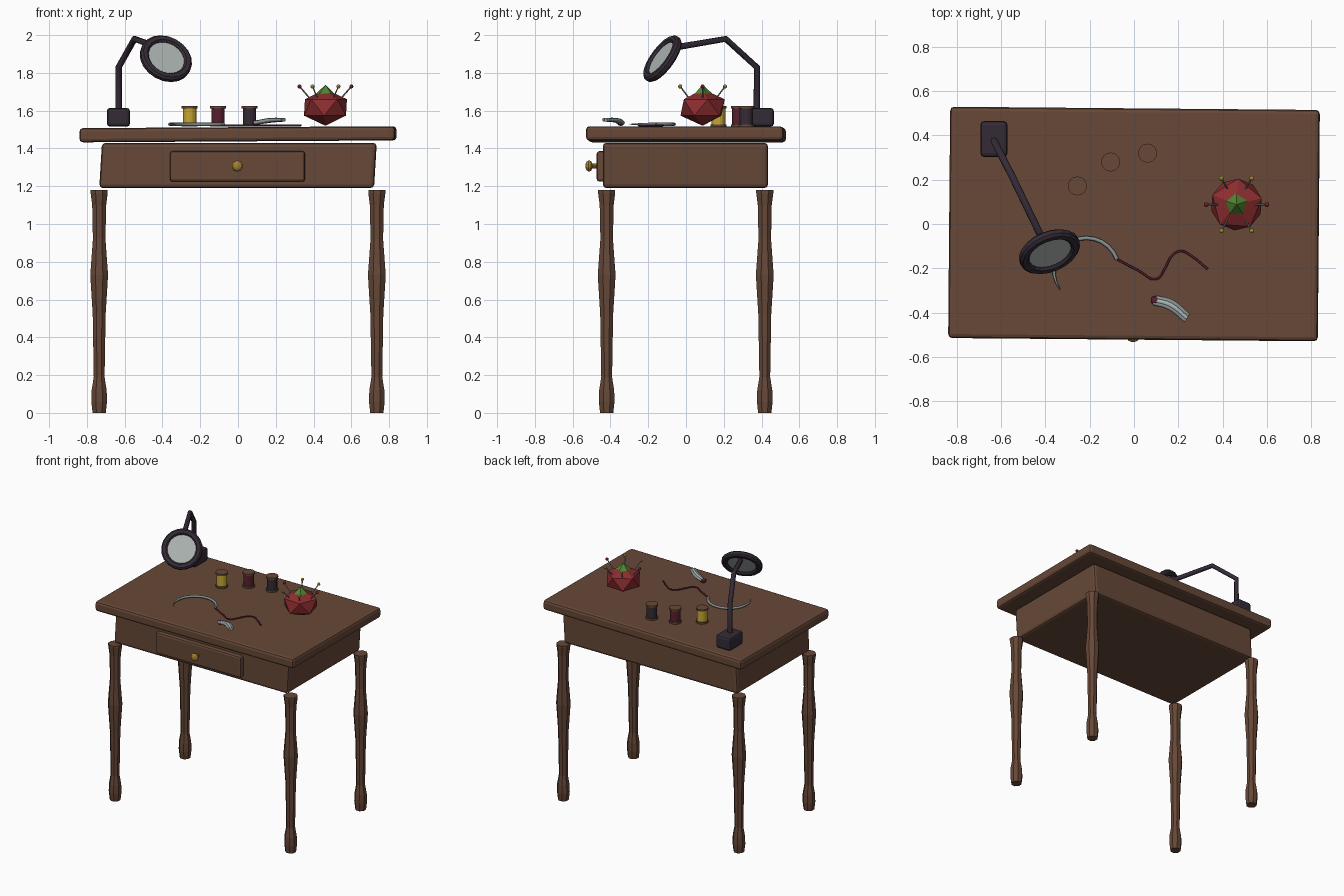
import bpy, bmesh, math
from mathutils import Vector, Matrix

if "Cube" in bpy.data.objects:
    bpy.data.objects.remove(bpy.data.objects["Cube"])


def material(name, r, g, b):
    m = bpy.data.materials.new(name)
    m.use_nodes = True
    m.diffuse_color = (r, g, b, 1)
    m.node_tree.nodes["Principled BSDF"].inputs["Base Color"].default_value = (r, g, b, 1)
    return m


WOOD = material("brown wood", .135, .065, .039)
DARK = material("dark plum", .034, .024, .037)
GLASS = material("pale glass", .42, .46, .44)
YELLOW = material("yellow", .58, .39, .035)
MAROON = material("maroon", .095, .014, .026)
RED = material("red", .26, .026, .028)
GREEN = material("green", .08, .23, .03)
METAL = material("grey metal", .24, .29, .30)
BRASS = material("brass", .38, .22, .03)


def finish(bm, name, mat, matrix=None):
    if matrix:
        bm.transform(matrix)
    bmesh.ops.recalc_face_normals(bm, faces=bm.faces)
    me = bpy.data.meshes.new(name)
    bm.to_mesh(me)
    bm.free()
    me.materials.append(mat)
    ob = bpy.data.objects.new(name, me)
    bpy.context.collection.objects.link(ob)
    return ob


def box(name, mat, centre, size, bevel, segments=2, tilt=(0, 0), shear=0):
    bm = bmesh.new()
    bmesh.ops.create_cube(bm, size=1)
    bm.transform(Matrix.Diagonal((*size, 1)))
    bmesh.ops.bevel(bm, geom=bm.edges[:], offset=bevel, segments=segments,
                    affect='EDGES', profile=.5)
    for v in bm.verts:
        v.co.x += shear * v.co.z
    turn = Matrix.Rotation(math.radians(tilt[0]), 4, 'Z') @ Matrix.Rotation(math.radians(tilt[1]), 4, 'Y')
    return finish(bm, name, mat, Matrix.Translation(centre) @ turn)


def lathe(name, mat, profile, sides, matrix):
    """Turn (radius, height) pairs about z and close both ends."""
    bm = bmesh.new()
    rings = []
    for r, h in profile:
        rings.append([bm.verts.new((r * math.cos(a), r * math.sin(a), h))
                      for a in (math.tau * (i + .5) / sides for i in range(sides))])
    for lo, hi in zip(rings, rings[1:]):
        for i in range(sides):
            j = (i + 1) % sides
            bm.faces.new((lo[i], lo[j], hi[j], hi[i]))
    bm.faces.new(rings[0])
    bm.faces.new(rings[-1])
    return finish(bm, name, mat, matrix)


def tube(name, mat, points, radius, smooth=False, taper=None, resolution=2):
    cu = bpy.data.curves.new(name, 'CURVE')
    cu.dimensions = '3D'
    cu.bevel_depth = radius
    cu.bevel_resolution = resolution
    cu.use_fill_caps = True
    cu.resolution_u = 4
    sp = cu.splines.new('BEZIER' if smooth else 'POLY')
    pts = sp.bezier_points if smooth else sp.points
    pts.add(len(points) - 1)
    for i, (p, co) in enumerate(zip(pts, points)):
        if smooth:
            p.co = co
            p.handle_left_type = p.handle_right_type = 'AUTO'
        else:
            p.co = (*co, 1)
        p.radius = taper[i] if taper else 1
    tmp = bpy.data.objects.new(name + "_path", cu)
    bpy.context.collection.objects.link(tmp)
    bpy.context.view_layer.update()
    me = bpy.data.meshes.new_from_object(tmp.evaluated_get(bpy.context.evaluated_depsgraph_get()))
    bpy.data.objects.remove(tmp)
    me.materials.clear()
    me.materials.append(mat)
    ob = bpy.data.objects.new(name, me)
    bpy.context.collection.objects.link(ob)
    return ob


def ball(name, mat, centre, radius, squash=1, detail=1, turn=0):
    bm = bmesh.new()
    bmesh.ops.create_icosphere(bm, subdivisions=detail, radius=radius)
    return finish(bm, name, mat, Matrix.Translation(centre)
                  @ Matrix.Rotation(math.radians(turn), 4, 'Z') @ Matrix.Diagonal((1, 1, squash, 1)))


# Table body
TOP = 1.515
box("table_top", WOOD, (0, 0, 1.475), (1.67, 1.045, .075), .018, tilt=(-.5, -.35))
box("apron", WOOD, (0, -.003, 1.31), (1.455, .875, .24), .02, shear=.06)
box("drawer_front", WOOD, (-.003, -.445, 1.305), (.715, .055, .162), .014)

# Drawer knob, turned about the y axis
lathe("drawer_knob", BRASS, [(.012, 0), (.012, .03), (.026, .038), (.03, .05), (.022, .062), (.01, .067)],
      10, Matrix.Translation((-.004, -.465, 1.307)) @ Matrix.Rotation(math.pi / 2, 4, 'X'))

# Turned legs
leg = [(.038, 0), (.045, .06), (.043, .12), (.031, .19), (.037, .52), (.051, .73),
       (.036, .92), (.04, 1.1), (.049, 1.165), (.049, 1.18)]
for side, x in (("right", -.735), ("left", .735)):
    for end, y in (("front", -.42), ("back", .417)):
        lathe(f"{end}_{side}_leg", WOOD, leg, 8, Matrix.Translation((x, y, 0)))

# Magnifier lamp
box("lamp_base", DARK, (-.633, .384, 1.565), (.123, .163, .1), .018)
neck = Vector((-.42, -.055, 1.935))
tube("lamp_arm", DARK, [(-.632, .375, 1.6), (-.632, .375, 1.83), (-.548, .21, 1.98), neck], .017)
aim = Vector((.32, -.76, .56)).normalized()
head = Matrix.Translation((-.382, -.125, 1.875)) @ aim.to_track_quat('Z', 'Y').to_matrix().to_4x4()
bm = bmesh.new()
ring = []
for i in range(20):
    a = math.tau * i / 20
    ring.append([bm.verts.new((r * math.cos(a), r * math.sin(a), h)) for r, h in
                 ((.143, .01), (.132, .021), (.11, .021), (.1, .01),
                  (.1, -.01), (.11, -.021), (.132, -.021), (.143, -.01))])
for i in range(20):
    p, q = ring[i], ring[(i + 1) % 20]
    for k in range(8):
        bm.faces.new((p[k], q[k], q[(k + 1) % 8], p[(k + 1) % 8]))
finish(bm, "lens_rim", DARK, head)
lathe("lens", GLASS, [(.105, -.006), (.105, .008)], 20, head)
tube("lens_bracket", DARK, [neck, head @ Vector((0, .1, -.012))], .016)

# Thread spools
for label, mat, x, y in (("yellow", YELLOW, -.256, .172), ("maroon", MAROON, -.106, .28),
                         ("dark", DARK, .061, .32)):
    at = Matrix.Translation((x, y, TOP))
    lathe(label + "_thread_roll", mat, [(.036, .012), (.036, .096)], 14, at)
    for part, z in (("foot", 0), ("cap", .096)):
        lathe(f"{label}_spool_{part}", WOOD, [(.043, z), (.043, z + .013)], 14, at)

# Pincushion with leafy cap and ring of pins
cx, cy = .463, .088
ball("pincushion", RED, (cx, cy, 1.617), .131, .74, turn=14)
lathe("pincushion_leaf", GREEN, [(.03, 1.655), (.062, 1.68), (.001, 1.737)], 5,
      Matrix.Translation((cx, cy, 0)) @ Matrix.Rotation(math.radians(54), 4, 'Z'))
for i in range(6):
    d = Vector((math.cos(i * math.pi / 3), math.sin(i * math.pi / 3), 0))
    base = Vector((cx, cy, 1.645)) + d * .065
    tip = Vector((cx, cy, 1.728)) + d * .137
    tube(f"pin_{i + 1}", METAL, [base, tip], .004, resolution=0)
    ball(f"pin_head_{i + 1}", RED if i % 3 == 0 else YELLOW, tip, .011, detail=2)

# Curved needle with trailing thread
arc = [(-.215 + .147 * math.cos(a), -.21 + .147 * math.sin(a), TOP + .013)
       for a in (math.radians(20 + 197 * i / 14) for i in range(15))]
tube("curved_needle", METAL, arc, .009, taper=[1] * 11 + [.9, .75, .5, .2])
trail = [(-.075, -.16), (.025, -.213), (.1, -.249), (.14, -.2), (.17, -.145),
         (.21, -.122), (.26, -.145), (.333, -.204)]
tube("loose_thread", MAROON, [(x, y, TOP + .007) for x, y in trail], .005, smooth=True)

# Small snips: two metal blades around a pale spring, joined at a maroon pivot
grip = [Vector((.095, -.345, 1.536)), Vector((.165, -.365, 1.548)), Vector((.24, -.425, 1.552))]
for label, mat, shift, r in (("near_blade", METAL, -.014, .011), ("spring", GLASS, 0, .013),
                             ("far_blade", METAL, .014, .011)):
    offset = Vector((.5, .86, 0)) * shift
    tube("snips_" + label, mat, [p + offset for p in grip], r, smooth=True, taper=[.9, 1, .8])
ball("snips_pivot", MAROON, (.095, -.345, 1.535), .02, .8, detail=2)
